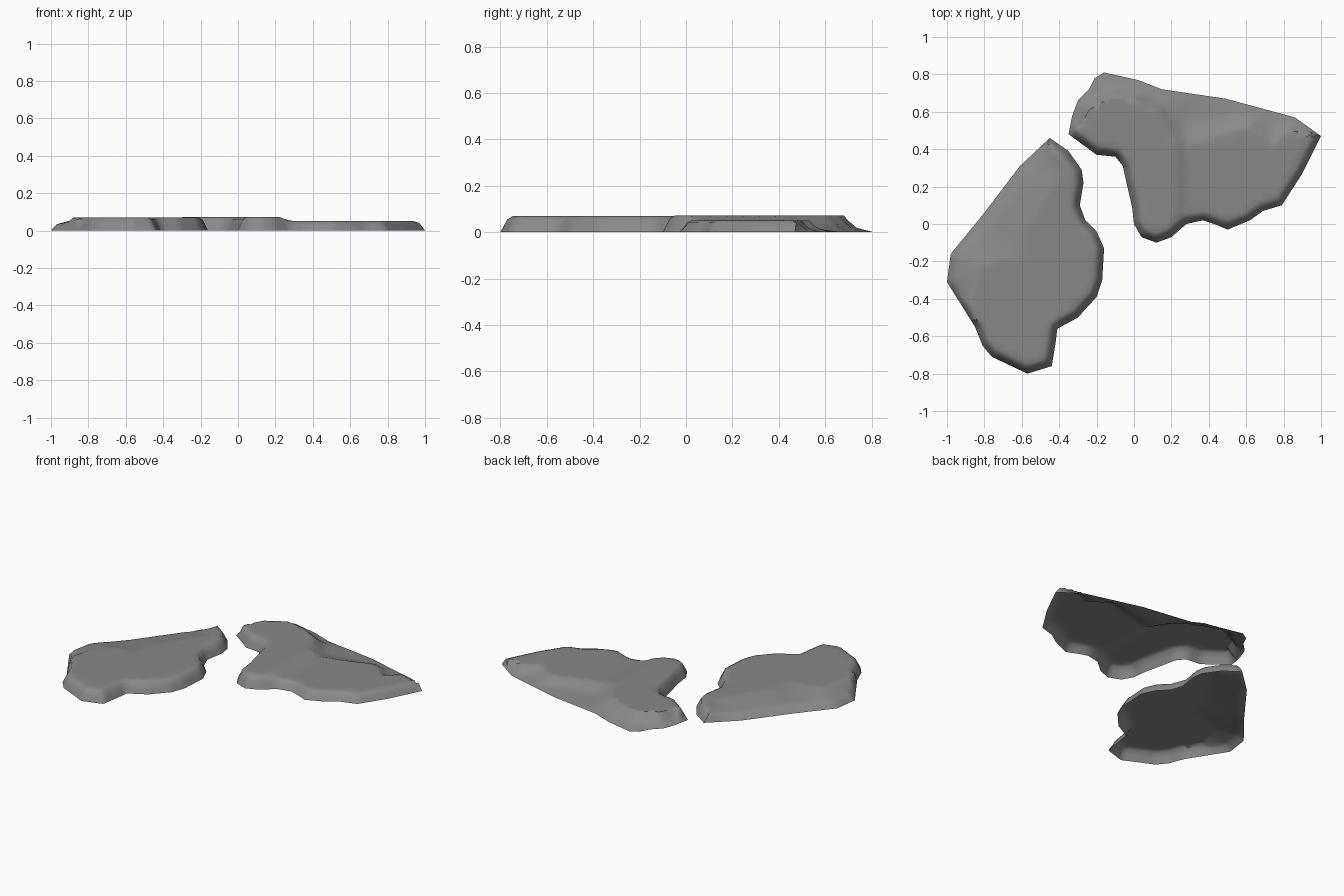
import bpy, bmesh, math
from mathutils import Vector
from mathutils.geometry import delaunay_2d_cdt, intersect_point_line

cube = bpy.data.objects.get("Cube")
if cube:
    bpy.data.objects.remove(cube)

stone = bpy.data.materials.new("stone grey")
stone.use_nodes = True
grey = (0.25, 0.25, 0.25, 1)
stone.diffuse_color = grey
stone.node_tree.nodes["Principled BSDF"].inputs["Base Color"].default_value = grey


def vectors(pairs):
    return [Vector(p) for p in pairs]


def distance(p, path):
    """Shortest distance from a point to an open path."""
    best = math.inf
    for a, b in zip(path, path[1:]):
        q, t = intersect_point_line(p, a, b)
        q = a.lerp(b, min(max(t, 0), 1))
        best = min(best, (p - q.to_2d()).length)
    return best


def inside(p, loop):
    hit = False
    for a, b in zip(loop, loop[1:] + loop[:1]):
        if (a.y > p.y) != (b.y > p.y):
            if p.x < a.x + (p.y - a.y) / (b.y - a.y) * (b.x - a.x):
                hit = not hit
    return hit


def resample(path, step):
    points = []
    for a, b in zip(path, path[1:]):
        n = max(1, round((b - a).length / step))
        points += [a.lerp(b, i / n) for i in range(n)]
    return points


def curve(t, stops):
    """Piecewise linear profile."""
    for (a, u), (b, v) in zip(stops, stops[1:]):
        if t <= b:
            return u + (v - u) * (t - a) / (b - a)
    return stops[-1][1]


RIM = [(0, 0), (0.015, 0.45), (0.03, 0.85), (0.05, 1)]


def slab(name, far, rim, ridge, slope, top):
    """Hollow rock shell: steep rim, flat top, and a slope behind the ridge."""
    far, rim, ridge = vectors(far), vectors(rim), vectors(ridge)
    rim = [far[-1]] + rim + [far[0]]
    ridge = [far[0]] + ridge + [far[-1]]
    band = far + ridge[-2:0:-1]
    border = far + rim[1:]
    outline = resample(border, 0.03)
    count = len(outline)

    def height(p):
        z = top(p)
        if inside(p, band):
            d = distance(p, far)
            z *= curve(d / (d + distance(p, ridge) + 1e-6), slope)
        return min(z, top(p) * curve(distance(p, rim), RIM))

    # Rings that follow the border, ridge points, then an even grid
    points = list(outline)
    for inset in (0.015, 0.03, 0.05):
        for i, p in enumerate(outline):
            along = outline[(i + 1) % count] - outline[i - 1]
            q = p + Vector((along.y, -along.x)).normalized() * inset
            if inside(q, border) and distance(q, border) > inset * 0.9:
                points.append(q)
    points += [p for p in resample(ridge, 0.03) if distance(p, border) > 0.04]
    step = 0.035
    for i in range(-30, 31):
        for j in range(-30, 31):
            p = Vector((i + 0.5 * (j % 2), j)) * step
            if inside(p, border) and distance(p, border) > 0.065:
                points.append(p)

    edges = [(i, (i + 1) % count) for i in range(count)]
    flat, _, tris, *_ = delaunay_2d_cdt(points, edges, [], 1, 1e-4)
    bm = bmesh.new()
    verts = []
    for i, p in enumerate(flat):
        z = 0 if distance(p, border) < 1e-4 else height(p)
        verts.append(bm.verts.new((p.x, p.y, z)))
    for t in tris:
        bm.faces.new([verts[i] for i in t])
    for f in bm.faces:
        f.normal_update()
        if f.normal.z < 0:
            f.normal_flip()
    mesh = bpy.data.meshes.new(name)
    bm.to_mesh(mesh)
    bm.free()
    mesh.materials.append(stone)
    obj = bpy.data.objects.new(name, mesh)
    bpy.context.collection.objects.link(obj)
    bpy.ops.object.select_all(action="DESELECT")
    obj.select_set(True)
    bpy.context.view_layer.objects.active = obj
    bpy.ops.object.shade_smooth_by_angle(angle=math.radians(50))


def stepped_top(p):
    t = min(max((p.x - 0.21) / 0.08, 0), 1)
    return 0.073 - 0.022 * t * t * (3 - 2 * t)


# Right-hand slab with a slope along its straight outer edge
slab("right_rock_slab",
     far=[(-.85, -.55), (-1, -.31), (-.98, -.16), (-.8, .06), (-.61, .31), (-.45, .46)],
     rim=[(-.35, .39), (-.28, .29), (-.27, .22), (-.29, .1), (-.26, .02), (-.2, -.04),
          (-.16, -.13), (-.17, -.3), (-.2, -.39), (-.3, -.5), (-.41, -.56), (-.42, -.64),
          (-.44, -.76), (-.57, -.8), (-.76, -.71), (-.81, -.65)],
     ridge=[(-.88, -.42), (-.82, -.23), (-.6, -.16), (-.58, -.03), (-.38, .29)],
     slope=[(0, 0), (.2, .5), (1, 1)],
     top=lambda p: 0.07)

# Left-hand slab with a raised lobe and a low shelf behind the ridge
slab("left_rock_slab",
     far=[(-.35, .48), (-.33, .58), (-.3, .66), (-.24, .72), (-.21, .78), (-.16, .81),
          (.02, .77), (.15, .72), (.49, .67), (.86, .57), (1, .47)],
     rim=[(.9, .27), (.79, .1), (.69, .07), (.62, .02), (.5, -.03), (.43, 0), (.37, .02),
          (.28, 0), (.2, -.07), (.12, -.1), (.04, -.07), (0, 0), (-.01, .09), (-.04, .22),
          (-.06, .31), (-.1, .36), (-.2, .37)],
     ridge=[(-.29, .52), (-.24, .61), (-.12, .68), (.01, .66), (.12, .6), (.2, .45),
            (.27, .42), (.45, .47), (.62, .53), (.74, .42), (.83, .5)],
     slope=[(0, 0), (.6, .3), (1, 1)],
     top=stepped_top)
